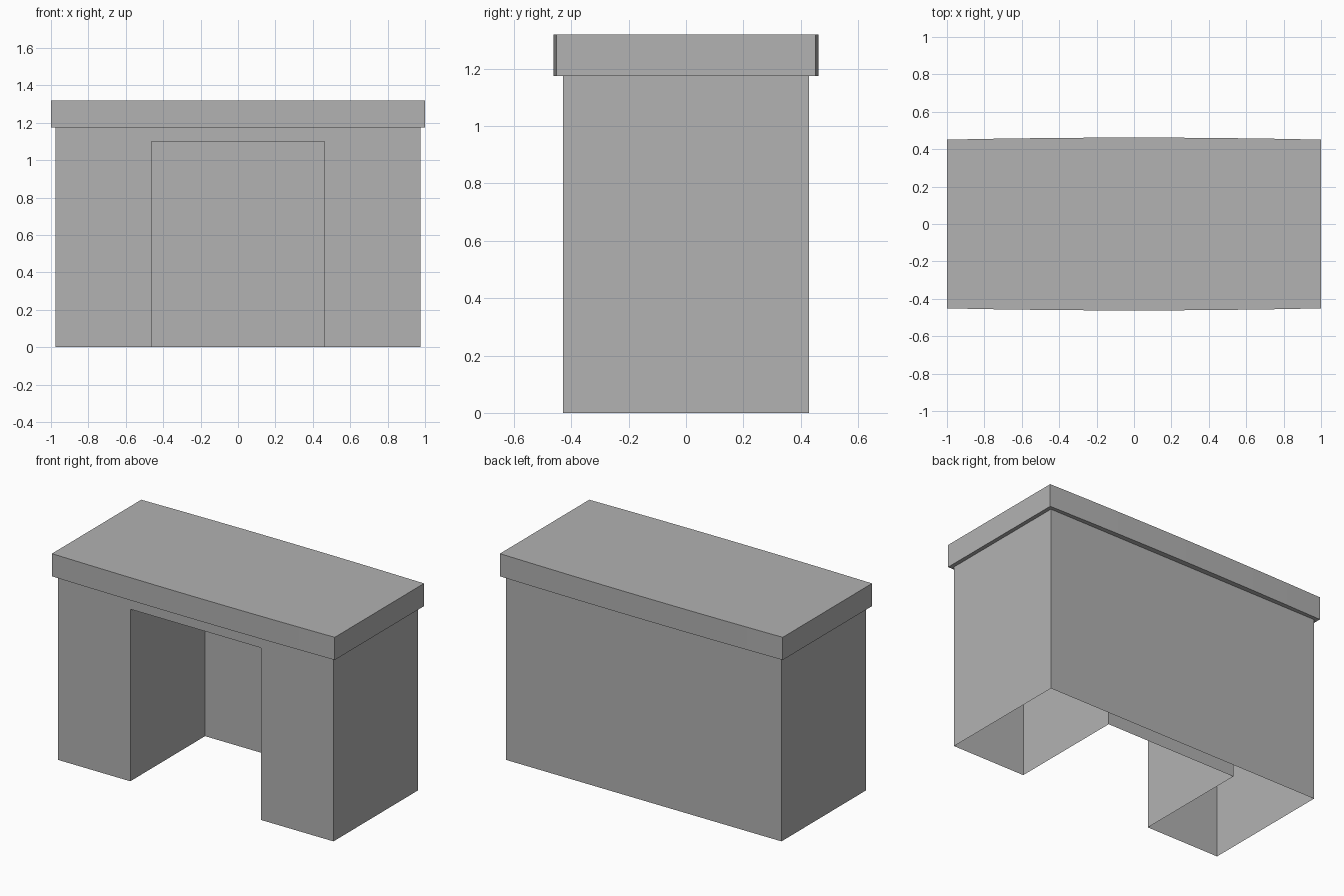
import bpy
import bmesh

cube = bpy.data.objects.get("Cube")
if cube:
    bpy.data.objects.remove(cube, do_unlink=True)

GREY = (0.447, 0.447, 0.447, 1.0)
grey = bpy.data.materials.new("plain grey")
grey.use_nodes = True
grey.diffuse_color = GREY
grey.node_tree.nodes["Principled BSDF"].inputs["Base Color"].default_value = GREY


def finish(bm, name):
    """Turn a bmesh into a named, coloured object."""
    bmesh.ops.recalc_face_normals(bm, faces=bm.faces)
    mesh = bpy.data.meshes.new(name)
    bm.to_mesh(mesh)
    bm.free()
    mesh.materials.append(grey)
    obj = bpy.data.objects.new(name, mesh)
    bpy.context.collection.objects.link(obj)
    return obj


def extrude_outline(bm, outline, bottom, height):
    """Extrude a plan outline upwards; return the bottom face."""
    base = bm.faces.new([bm.verts.new((x, y, bottom)) for x, y in outline])
    result = bmesh.ops.extrude_face_region(bm, geom=[base], use_keep_orig=True)
    verts = [g for g in result["geom"] if isinstance(g, bmesh.types.BMVert)]
    bmesh.ops.translate(bm, verts=verts, vec=(0, 0, height))
    return base


BODY_X, BODY_Y, BODY_TOP = 0.975, 0.428, 1.175
KNEE_X, KNEE_BACK, KNEE_TOP = 0.462, 0.327, 1.10
TOP_HEIGHT = 1.32

# Body: thin hollow shell, open below, wrapped round the knee space
bm = bmesh.new()
plan = [(-BODY_X, -BODY_Y), (-KNEE_X, -BODY_Y), (-KNEE_X, KNEE_BACK),
        (KNEE_X, KNEE_BACK), (KNEE_X, -BODY_Y), (BODY_X, -BODY_Y),
        (BODY_X, BODY_Y), (-BODY_X, BODY_Y)]
floor = extrude_outline(bm, plan, 0, KNEE_TOP)
ceiling = [f for f in bm.faces if all(v.co.z > KNEE_TOP - 0.01 for v in f.verts)]
bmesh.ops.delete(bm, geom=[floor] + ceiling, context='FACES')
finish(bm, "body_shell")

# Knee space ceiling
bm = bmesh.new()
bm.faces.new([bm.verts.new((x, y, KNEE_TOP)) for x, y in
              [(-KNEE_X, -BODY_Y), (-KNEE_X, KNEE_BACK),
               (KNEE_X, KNEE_BACK), (KNEE_X, -BODY_Y)]])
finish(bm, "knee_space_ceiling")

# Upper band of the body, closing the gap up to the desktop
bm = bmesh.new()
rect = [(-BODY_X, -BODY_Y), (BODY_X, -BODY_Y), (BODY_X, BODY_Y), (-BODY_X, BODY_Y)]
floor = extrude_outline(bm, rect, KNEE_TOP, BODY_TOP - KNEE_TOP)
lids = [f for f in bm.faces if abs(f.normal.z) > 0.5 or f is floor]
bm.normal_update()
lids = [f for f in bm.faces if abs(f.normal.z) > 0.5]
bmesh.ops.delete(bm, geom=lids, context='FACES')
finish(bm, "body_upper_band")

# Desktop: slab with gently bowed front and back edges
SEGMENTS = 8
xs = [-1 + 2 * i / SEGMENTS for i in range(SEGMENTS + 1)]
front = [(x, -0.462 + 0.011 * x * x) for x in xs]
back = [(-x, -y) for x, y in front]
bm = bmesh.new()
extrude_outline(bm, front + back, BODY_TOP, TOP_HEIGHT - BODY_TOP)
finish(bm, "desktop")
